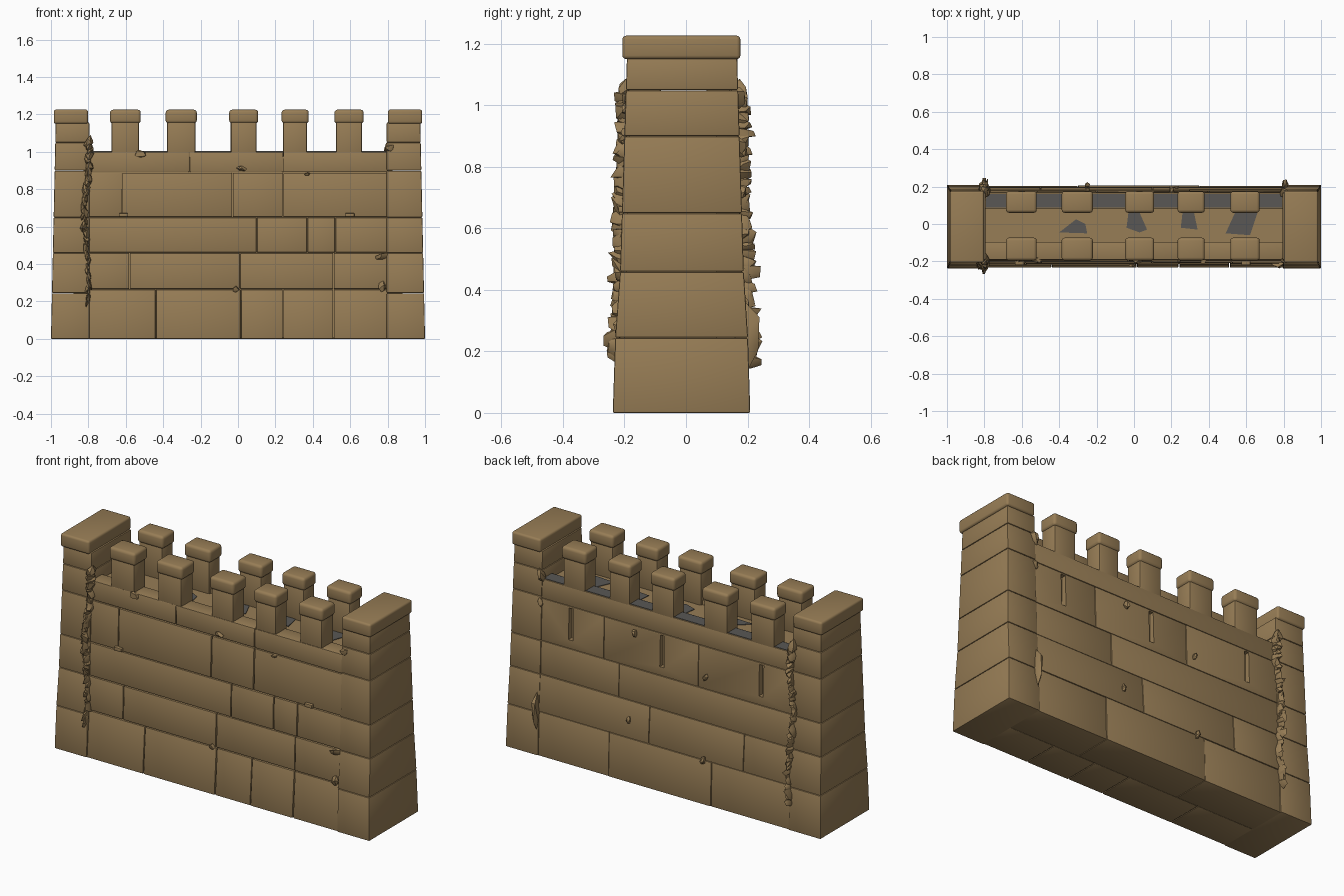
import bpy, bmesh, math, random
from mathutils import Vector, Matrix

if "Cube" in bpy.data.objects:
    bpy.data.objects.remove(bpy.data.objects["Cube"])

random.seed(7)

def material(name, rgb):
    m = bpy.data.materials.new(name)
    m.diffuse_color = (*rgb, 1)
    m.use_nodes = True
    m.node_tree.nodes["Principled BSDF"].inputs["Base Color"].default_value = m.diffuse_color
    return m

STONE = material("tan stone", (0.31, 0.205, 0.092))
GREY = material("dark grey", (0.10, 0.097, 0.09))

def front(z):            # battered front face, with a slightly wider footing
    return -(0.229 - 0.032 * z + (0.009 if z < 0.255 else 0))

def back(z):
    return 0.202 - 0.031 * z + (0.007 if z < 0.255 else 0)

def outer(z):
    return 1.0 - 0.022 * z

def block(bm, lo, z0, hi, z1, bevel=0.006, seg=2):
    """Bevelled block between two rectangles (x0, x1, y0, y1)."""
    vs = []
    for (x0, x1, y0, y1), z in ((lo, z0), (hi, z1)):
        vs += [bm.verts.new(p) for p in ((x0, y0, z), (x1, y0, z), (x1, y1, z), (x0, y1, z))]
    fs = [bm.faces.new([vs[i] for i in f]) for f in
          ((3, 2, 1, 0), (4, 5, 6, 7), (0, 1, 5, 4), (1, 2, 6, 5), (2, 3, 7, 6), (3, 0, 4, 7))]
    if bevel:
        edges = list({e for f in fs for e in f.edges})
        bmesh.ops.bevel(bm, geom=edges, offset=bevel, segments=seg, profile=0.5, affect='EDGES')

def finish(bm, name, mat=STONE):
    bmesh.ops.recalc_face_normals(bm, faces=bm.faces[:])
    me = bpy.data.meshes.new(name)
    bm.to_mesh(me)
    bm.free()
    me.materials.append(mat)
    ob = bpy.data.objects.new(name, me)
    bpy.context.collection.objects.link(ob)
    return ob

# Solid core behind the seams, its top is the walkway
bm = bmesh.new()
block(bm, (-0.9, 0.9, front(0.3) + 0.014, 0.1), 0.004,
      (-0.82, 0.82, front(1) + 0.014, 0.1), 0.975, 0)
finish(bm, "wall_core")

# Front masonry: courses (z0, z1, seam positions)
FRONT = [(0.0, 0.265, [-0.44, 0.015, 0.24, 0.51]),
         (0.265, 0.46, [-0.58, 0.01, 0.51]),
         (0.46, 0.65, [0.1, 0.37, 0.52]),
         (0.65, 0.89, [-0.62, -0.03, 0.24]),
         (0.89, 1.0, [-0.26, 0.24])]
BACK = [(0.0, 0.25, [-0.3, 0.35]), (0.25, 0.46, [-0.5, 0.1]), (0.46, 0.65, [0.3]),
        (0.65, 0.89, [-0.2, 0.4]), (0.89, 1.0, [])]

def courses(name, rows, is_front, gap, bevel):
    bm = bmesh.new()
    for z0, z1, seams in rows:
        xs = [-0.805] + seams + [0.805]
        for a, b in zip(xs, xs[1:]):
            a, b, j = a + gap, b - gap, random.uniform(0, 0.003)
            inner = (-0.095 if is_front else 0.08) if z1 == 1.0 else -0.02
            zl, zh = z0 + (gap if z0 else 0), z1 - (gap if z1 < 1 else 0)
            zm = zl + 0.001
            if is_front:
                lo, hi = (a, b, front(zm) + 0.004 + j, inner), (a, b, front(zh) + 0.004 + j, inner)
            else:
                lo, hi = (a, b, inner, back(zm) - 0.003 - j), (a, b, inner, back(zh) - 0.003 - j)
            block(bm, lo, zl, hi, zh, bevel)
    return finish(bm, name)

courses("front_masonry", FRONT, True, 0.002, 0.004)
rear = courses("back_masonry", BACK, False, 0.001, 0.003)

# Arrow slits cut into the back
bm = bmesh.new()
for x in (-0.6, 0.03, 0.61):
    block(bm, (x - 0.014, x + 0.014, 0.145, 0.3), 0.70, (x - 0.014, x + 0.014, 0.145, 0.3), 0.88, 0)
cutter = finish(bm, "slit_cutter")
cutter.hide_render = True
cutter.hide_set(True)
mod = rear.modifiers.new("slits", 'BOOLEAN')
mod.operation, mod.object, mod.solver = 'DIFFERENCE', cutter, 'EXACT'

# End towers: stacked courses and a cap
LEVELS = [0, 0.245, 0.46, 0.65, 0.9, 1.05, 1.158]
for s, side in ((-1, "left"), (1, "right")):
    bm = bmesh.new()
    def rect(z, inner=0.795, grow=0.0):
        xs = sorted((s * inner, s * (outer(z) + grow)))
        return (xs[0], xs[1], front(z) - grow, back(z) + grow)
    for z0, z1 in zip(LEVELS, LEVELS[1:]):
        block(bm, rect(z0), z0, rect(z1), z1 - 0.0015, 0.005)
    xs = sorted((s * 0.802, s * 0.985))
    cap = (xs[0], xs[1], -0.207, 0.177)
    block(bm, cap, 1.15, cap, 1.226, 0.012, 3)
    finish(bm, side + "_tower")

# Merlons in two rows
MERLONS = [(-0.685, -0.52), (-0.387, -0.22), (-0.047, 0.108), (0.233, 0.378), (0.515, 0.672)]
for row, y0, y1 in (("front", -0.195, -0.073), ("back", 0.06, 0.175)):
    for i, (a, b) in enumerate(MERLONS):
        bm = bmesh.new()
        body = (a + 0.008, b - 0.008, y0 + 0.006, y1 - 0.008)
        block(bm, body, 0.965, body, 1.165, 0.01)
        cap = (a, b, y0, y1)
        block(bm, cap, 1.152, cap, 1.225, 0.016, 3)
        finish(bm, f"{row}_merlon_{i + 1}")

# Grey strip on the back parapet and worn patches on the walkway
bm = bmesh.new()
strip = (-0.79, 0.79, 0.088, 0.161)
block(bm, strip, 0.996, strip, 1.003, 0)
finish(bm, "parapet_strip", GREY)

bm = bmesh.new()
PATCHES = [[(-0.40, -0.045), (-0.25, -0.05), (-0.26, 0.0), (-0.31, 0.025)],
           [(-0.04, -0.02), (0.03, -0.045), (0.07, -0.03), (0.03, 0.06), (-0.03, 0.06)],
           [(0.25, -0.02), (0.34, -0.03), (0.32, 0.065), (0.26, 0.065)],
           [(0.49, -0.05), (0.62, -0.06), (0.66, 0.06), (0.54, 0.06)]]
for pts in PATCHES:
    f = bm.faces.new([bm.verts.new((x, y, 0.976)) for x, y in pts])
    r = bmesh.ops.extrude_face_region(bm, geom=[f])
    bmesh.ops.translate(bm, vec=(0, 0, 0.003), verts=[v for v in r["geom"] if isinstance(v, bmesh.types.BMVert)])
finish(bm, "walkway_patches", GREY)

# Jagged rubble growing along the corners, and loose chips
def lump(bm, x, y, z, sx, sy, sz):
    rot = Matrix.Rotation(random.uniform(-0.4, 0.4), 4, 'Y')
    m = Matrix.Translation((x, y, z)) @ rot @ Matrix.Diagonal((sx, sy, sz, 1))
    r = bmesh.ops.create_icosphere(bm, subdivisions=1, radius=1, matrix=m)
    for v in r["verts"]:
        v.co += Vector((random.uniform(-1, 1) * sx, random.uniform(-1, 1) * sy,
                        random.uniform(-1, 1) * sz)) * 0.25

def rubble(name, x, face, sign, z0, z1, n, depth):
    bm = bmesh.new()
    for i in range(n):
        t = i / (n - 1)
        z = z0 + (z1 - z0) * t
        w = 0.009 + 0.014 * t
        lump(bm, x + 0.012 * math.sin(9 * t) + random.uniform(-0.008, 0.008), face(z),
             z, w * random.uniform(0.7, 1.2), depth * random.uniform(0.6, 1.05), random.uniform(0.02, 0.04))
    finish(bm, name)

rubble("front_corner_rubble", -0.81, front, -1, 0.19, 1.05, 36, 0.038)
rubble("back_corner_rubble", -0.80, back, 1, 0.17, 1.04, 34, 0.05)

bm = bmesh.new()
CHIPS = [(0.77, 0.44, 0.035, 0.022), (0.77, 0.28, 0.025, 0.03), (-0.01, 0.265, 0.018, 0.02),
         (0.02, 0.91, 0.03, 0.014), (-0.52, 0.99, 0.03, 0.025), (0.81, 1.02, 0.03, 0.018),
         (-0.80, 1.05, 0.02, 0.04), (0.37, 0.88, 0.015, 0.01)]
for x, z, sx, sz in CHIPS:
    lump(bm, x, front(z) + 0.004, z, sx, 0.02, sz)
for x, z in ((-0.612, 0.662), (0.598, 0.662)):
    r = (x - 0.024, x + 0.024, front(z) - 0.012, front(z) + 0.03)
    block(bm, r, z - 0.01, r, z + 0.01, 0.003)
finish(bm, "front_chips")

bm = bmesh.new()
lump(bm, 0.81, back(0.26) + 0.006, 0.25, 0.02, 0.055, 0.1)
lump(bm, 0.80, back(1.03), 1.03, 0.02, 0.03, 0.04)
lump(bm, 0.80, back(0.86), 0.87, 0.012, 0.025, 0.03)
for x, z in ((-0.25, 0.72), (0.23, 0.35), (-0.25, 0.25), (0.2, 0.85)):
    lump(bm, x, back(z), z, 0.012, 0.022, 0.025)
finish(bm, "back_chips")

# Smooth the rounded edges, keep the corners crisp
for ob in bpy.data.objects:
    ob.select_set(ob.type == 'MESH' and not ob.hide_render)
bpy.context.view_layer.objects.active = rear
bpy.ops.object.shade_smooth_by_angle(angle=math.radians(35))
